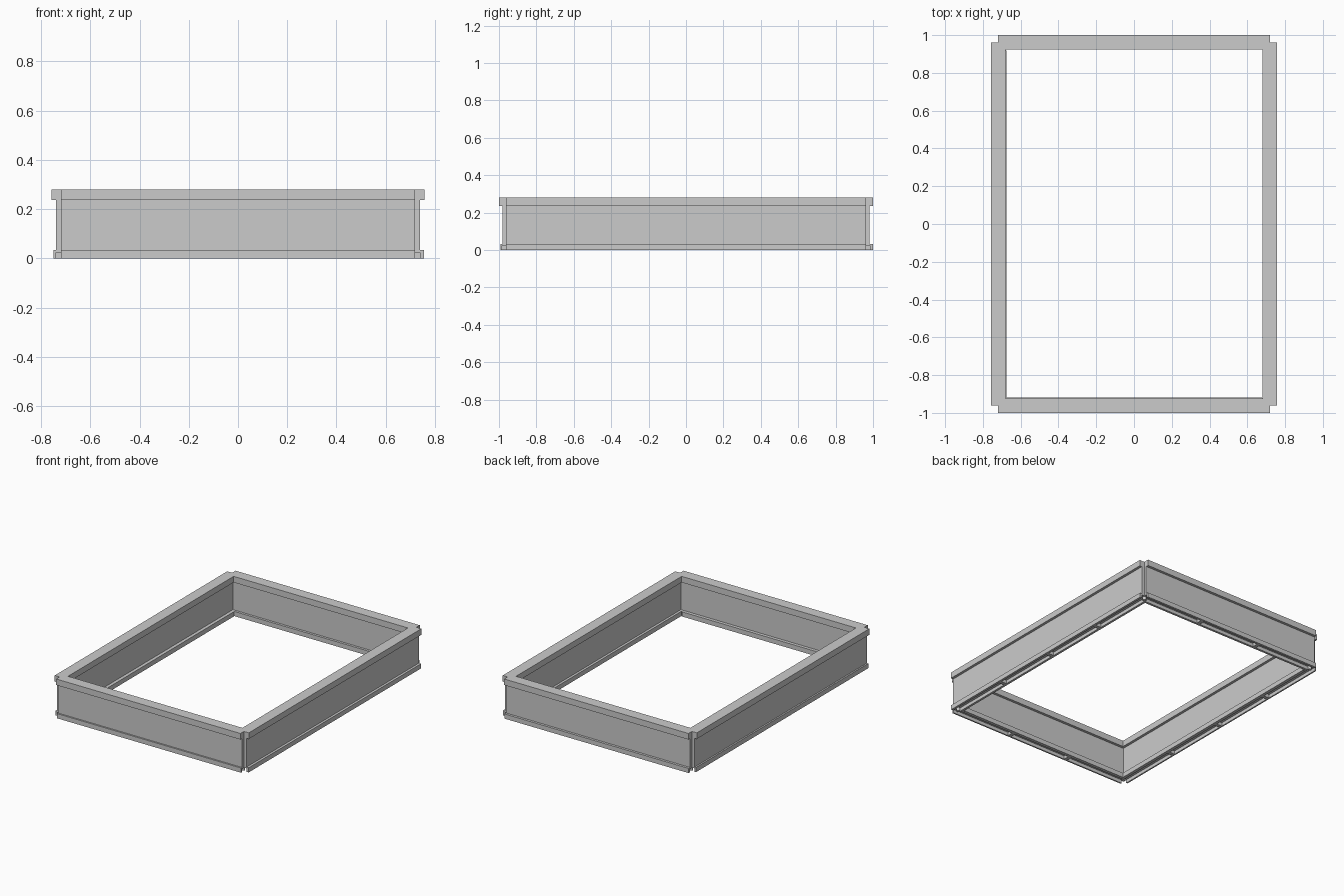
import bpy, bmesh
from math import radians
from mathutils import Matrix

if "Cube" in bpy.data.objects:
    bpy.data.objects.remove(bpy.data.objects["Cube"])

AX, AY = 0.719, 0.9615      # rail centre lines, half spans
TOP, GROOVE = 0.28, 0.024   # overall height, depth of the underside groove
GW = 0.021                  # groove half width


def finish(name, bm, mat):
    bmesh.ops.transform(bm, matrix=mat, verts=bm.verts)
    bmesh.ops.recalc_face_normals(bm, faces=bm.faces)
    me = bpy.data.meshes.new(name)
    bm.to_mesh(me)
    bm.free()
    ob = bpy.data.objects.new(name, me)
    bpy.context.collection.objects.link(ob)
    return ob


def rail(name, half, dist, angle, shift, clips):
    """I-shaped side panel, square at its outer ends and mitred inside."""
    rot = Matrix.Rotation(radians(angle), 4, 'Z')
    o, w, b = 0.0385, 0.02, 0.037
    # cross-section: outward offset, height; the first 10 points are the outer half
    prof = [(0, GROOVE), (GW, GROOVE), (GW, 0), (b - shift, 0), (b - shift, 0.033),
            (w, 0.033), (w, 0.237), (o, 0.237), (o, TOP), (0, TOP),
            (-o, TOP), (-o, 0.237), (-w, 0.237), (-w, 0.033),
            (-b - shift, 0.033), (-b - shift, 0), (-GW, 0), (-GW, GROOVE)]
    bm = bmesh.new()
    ends = [[bm.verts.new((s * (half + min(d, 0)), -dist - d, z)) for d, z in prof]
            for s in (-1, 1)]
    n = len(prof)
    for i in range(n):
        j = (i + 1) % n
        bm.faces.new((ends[0][i], ends[0][j], ends[1][j], ends[1][i]))
    for e in ends:
        bm.faces.new(e[:10])
    finish(name, bm, rot)

    # small bridges across the groove
    for k in range(1, clips + 1):
        x = -half + 2 * half * k / (clips + 1)
        bm = bmesh.new()
        bmesh.ops.create_cube(bm, size=1)
        m = Matrix.Translation((x, -dist, GROOVE / 2)) @ Matrix.Diagonal((0.025, 2 * GW, GROOVE, 1))
        finish(f"{name}_bridge_{k}", bm, rot @ m)


rail("front_panel", AX, AY, 0, 0.006, 2)
rail("right_panel", AY, AX, 90, 0.0, 3)
rail("back_panel", AX, AY, 180, 0.0, 2)
rail("left_panel", AY, AX, 270, 0.006, 3)

# round pegs in the groove corners
for i, (sx, sy) in enumerate([(-1, -1), (1, -1), (1, 1), (-1, 1)]):
    bm = bmesh.new()
    bmesh.ops.create_cone(bm, cap_ends=True, segments=12, radius1=0.012,
                          radius2=0.012, depth=GROOVE)
    finish(f"corner_peg_{i + 1}", bm,
           Matrix.Translation((sx * (AX - 0.013), sy * (AY - 0.013), GROOVE / 2)))
